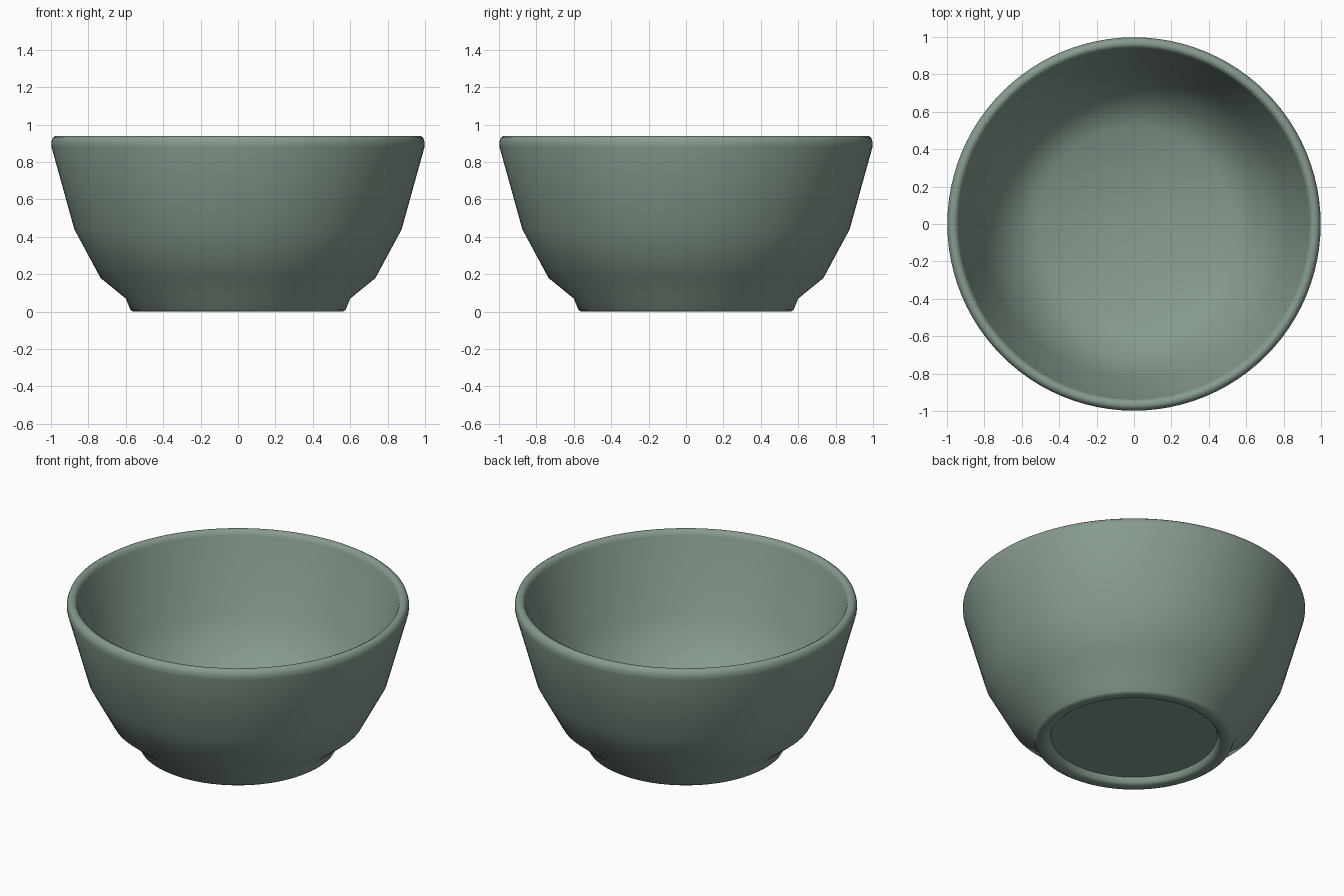
import bpy, bmesh, math

if "Cube" in bpy.data.objects:
    bpy.data.objects.remove(bpy.data.objects["Cube"])

# Half cross-section (radius, height): underside, foot, outer wall, rim, inner wall, floor
profile = [
    (0, 0.04), (0.485, 0.04), (0.495, 0.01), (0.51, 0.0), (0.56, 0.0), (0.575, 0.01),
    (0.60, 0.07), (0.735, 0.18), (0.875, 0.44), (0.997, 0.88), (0.998, 0.905),
    (0.99, 0.93), (0.975, 0.94), (0.96, 0.94), (0.945, 0.932), (0.937, 0.91),
    (0.82, 0.46), (0.68, 0.21), (0.52, 0.11), (0, 0.10),
]

# Bowl: spin the section around the z axis
bm = bmesh.new()
verts = [bm.verts.new((r, 0, z)) for r, z in profile]
edges = [bm.edges.new(pair) for pair in zip(verts, verts[1:])]
bmesh.ops.spin(bm, geom=verts + edges, cent=(0, 0, 0), axis=(0, 0, 1),
               angle=math.tau, steps=96, use_merge=True)
bmesh.ops.remove_doubles(bm, verts=bm.verts[:], dist=1e-4)
bmesh.ops.recalc_face_normals(bm, faces=bm.faces[:])
mesh = bpy.data.meshes.new("bowl")
bm.to_mesh(mesh)
bm.free()
bowl = bpy.data.objects.new("bowl", mesh)
bpy.context.collection.objects.link(bowl)

# Smooth glaze, sharp only at the recessed underside
bpy.context.view_layer.objects.active = bowl
bowl.select_set(True)
bpy.ops.object.shade_smooth_by_angle(angle=math.radians(60))

# Sage green glaze
glaze = bpy.data.materials.new("sage_glaze")
glaze.diffuse_color = (0.24, 0.33, 0.27, 1)
glaze.use_nodes = True
glaze.node_tree.nodes["Principled BSDF"].inputs["Base Color"].default_value = glaze.diffuse_color
mesh.materials.append(glaze)
